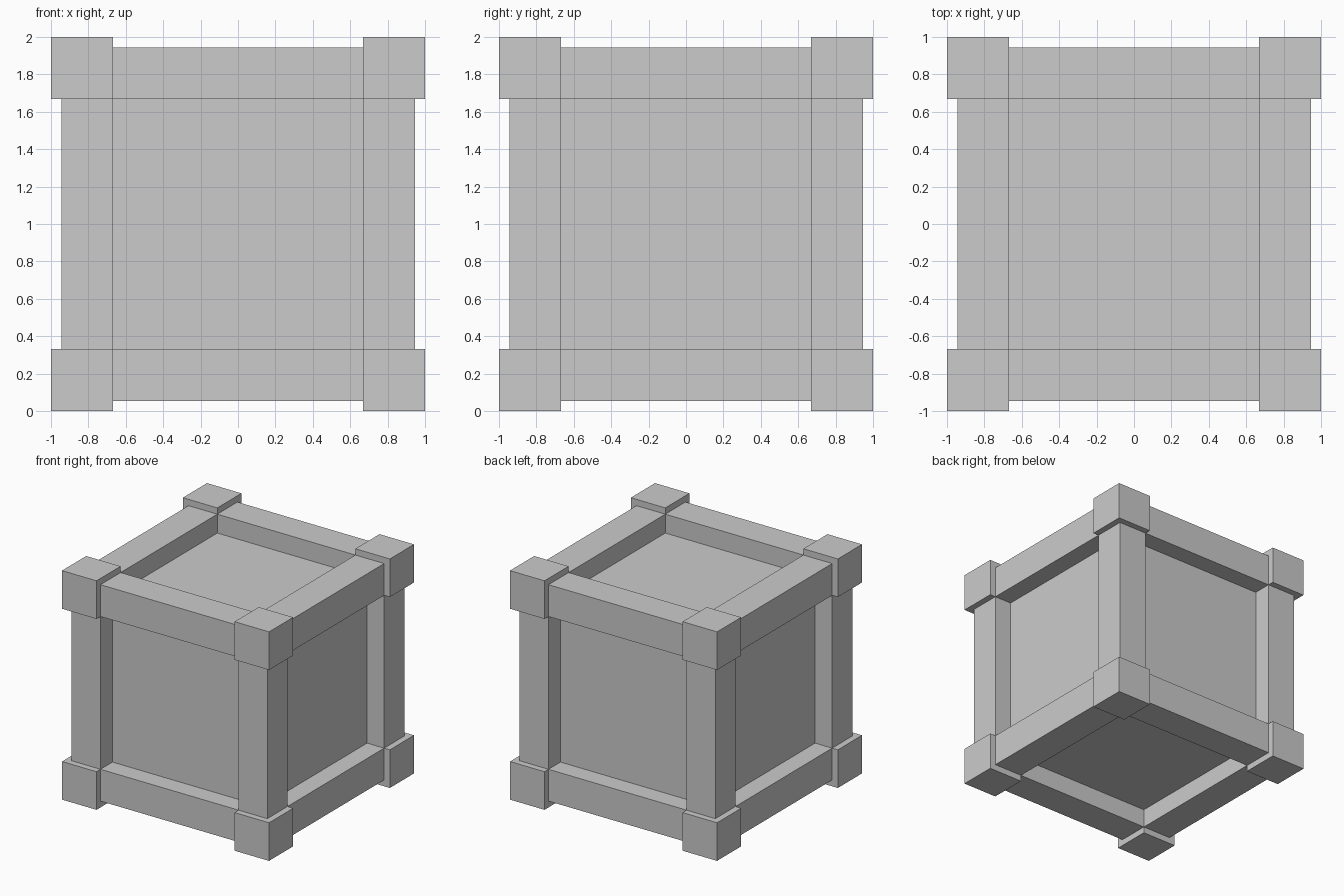
import bpy
from itertools import product

if "Cube" in bpy.data.objects:
    bpy.data.objects.remove(bpy.data.objects["Cube"])

INNER = 0.667   # inner side of corner blocks and rails
RAIL = 0.945    # outer side of rails
PANEL = 0.78    # recessed panel plane
CENTRE = (0, 0, 1)


def box(name, lo, hi):
    bpy.ops.mesh.primitive_cube_add(
        size=1, location=[(a + b) / 2 + c for a, b, c in zip(lo, hi, CENTRE)])
    ob = bpy.context.object
    ob.name = name
    ob.scale = [abs(b - a) for a, b in zip(lo, hi)]
    bpy.ops.object.transform_apply(location=False, rotation=False, scale=True)
    return ob


# Recessed panels: one solid core
box("crate_panels", [-PANEL] * 3, [PANEL] * 3)

# Eight corner blocks
for s in product((-1, 1), repeat=3):
    box("corner_block", [INNER * k for k in s], list(s))

# Twelve edge rails, four along each axis
for axis in range(3):
    for s in product((-1, 1), repeat=2):
        lo = [INNER * k for k in s]
        hi = [RAIL * k for k in s]
        lo.insert(axis, -INNER)
        hi.insert(axis, INNER)
        box("edge_rail_" + "xyz"[axis], lo, hi)
